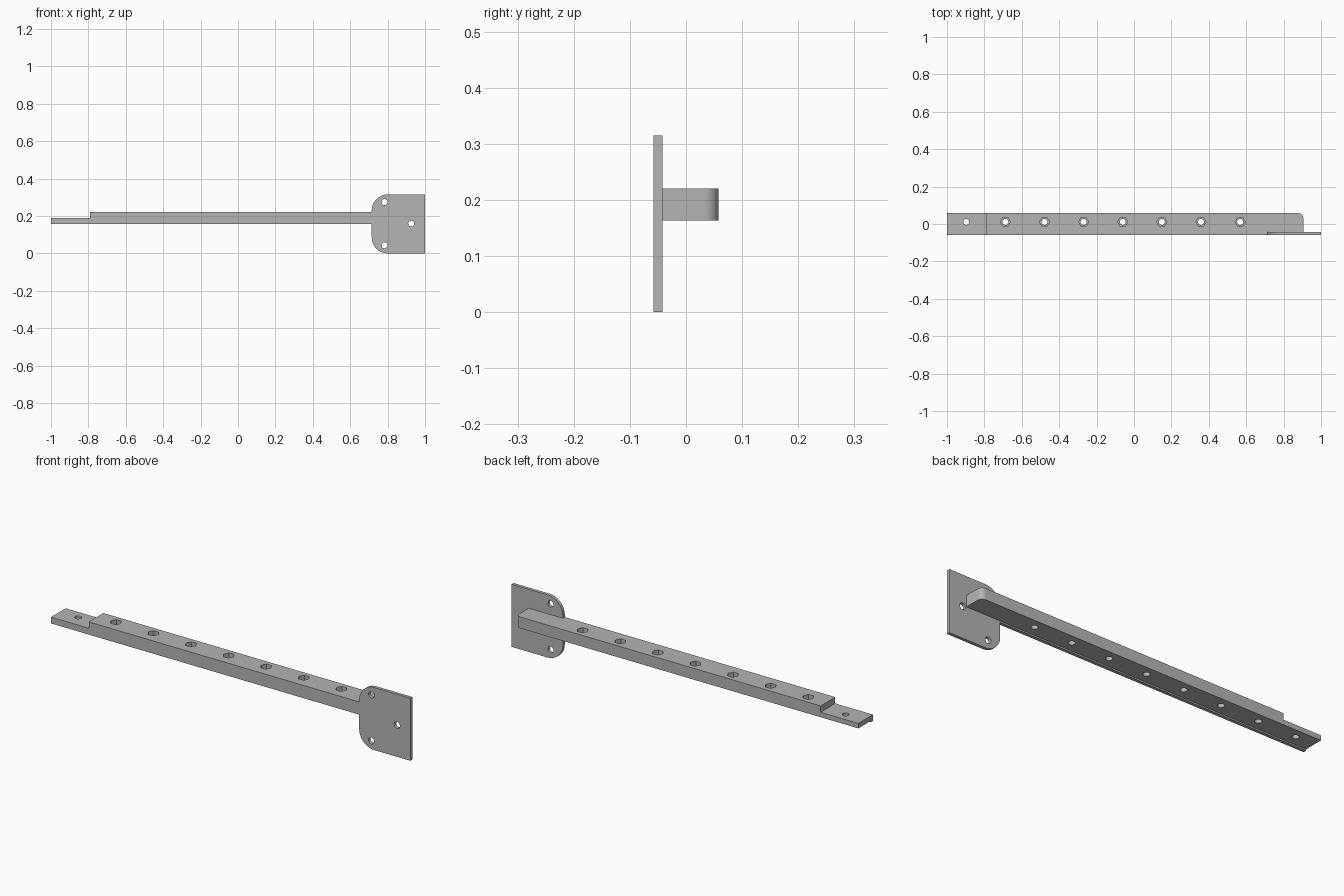
import bpy, bmesh
from math import sin, cos, radians
from mathutils import Vector

cube = bpy.data.objects.get("Cube")
if cube:
    bpy.data.objects.remove(cube, do_unlink=True)

steel = bpy.data.materials.new("plain_grey")
steel.use_nodes = True
grey = (0.46, 0.46, 0.46, 1)
steel.diffuse_color = grey
steel.node_tree.nodes["Principled BSDF"].inputs["Base Color"].default_value = grey


def extrude(name, points, axis, lo, hi):
    """Prism from a 2D profile: axis 'z' takes (x, y), axis 'y' takes (x, z)."""
    bm = bmesh.new()
    place = (lambda a, b: (a, b, lo)) if axis == "z" else (lambda a, b: (a, lo, b))
    face = bm.faces.new([bm.verts.new(place(a, b)) for a, b in points])
    grown = bmesh.ops.extrude_face_region(bm, geom=[face])
    shift = Vector((0, 0, hi - lo) if axis == "z" else (0, hi - lo, 0))
    bmesh.ops.translate(bm, vec=shift,
                        verts=[g for g in grown["geom"] if isinstance(g, bmesh.types.BMVert)])
    bmesh.ops.recalc_face_normals(bm, faces=bm.faces[:])
    mesh = bpy.data.meshes.new(name)
    bm.to_mesh(mesh)
    bm.free()
    mesh.materials.append(steel)
    obj = bpy.data.objects.new(name, mesh)
    bpy.context.collection.objects.link(obj)
    return obj


def arc(cx, cy, r, start, end, steps):
    return [(cx + r * cos(radians(start + (end - start) * i / steps)),
             cy + r * sin(radians(start + (end - start) * i / steps)))
            for i in range(steps + 1)]


def circle(cx, cy, r, sides):
    return arc(cx, cy, r, 0, 360, sides)[:-1]


def rect(x0, x1, a0, a1):
    return [(x0, a0), (x1, a0), (x1, a1), (x0, a1)]


def combine(target, tool, operation):
    mod = target.modifiers.new(operation.lower(), "BOOLEAN")
    mod.operation, mod.object, mod.solver = operation, tool, "EXACT"
    bpy.ops.object.select_all(action="DESELECT")
    bpy.context.view_layer.objects.active = target
    target.select_set(True)
    bpy.ops.object.modifier_apply(modifier=mod.name)
    bpy.data.objects.remove(tool, do_unlink=True)


FRONT, PLATE_BACK, BACK = -0.058, -0.042, 0.058
TOP, STEP, BAR_BOTTOM, LIP_BOTTOM = 0.22, 0.188, 0.163, 0.156
HEIGHT, HEAD_X, BAR_END = 0.315, 0.715, 0.905
CORNER, BAR_CORNER, HOLE = 0.085, 0.026, 0.016

# Flat plate: rounded head with a long thin arm
head_arm = (arc(HEAD_X + CORNER, CORNER, CORNER, 270, 180, 12)
            + [(HEAD_X, LIP_BOTTOM), (-1, LIP_BOTTOM), (-1, TOP), (HEAD_X, TOP)]
            + arc(HEAD_X + CORNER, HEIGHT - CORNER, CORNER, 180, 90, 12)
            + [(1, HEIGHT), (1, 0)])
bracket = extrude("mounting_arm", head_arm, "y", FRONT, PLATE_BACK)

# Bar behind the plate, with one rounded end corner
bar_profile = ([(-1, -0.05), (BAR_END, -0.05)]
               + arc(BAR_END - BAR_CORNER, BACK - BAR_CORNER, BAR_CORNER, 0, 90, 10)
               + [(-1, BACK)])
combine(bracket, extrude("bar", bar_profile, "z", BAR_BOTTOM, TOP), "UNION")

# Lowered tip
combine(bracket, extrude("tip_cut", rect(-1.1, -0.79, -0.2, 0.2), "z", STEP, 0.3), "DIFFERENCE")

# Row of through holes, with hexagonal pockets on the tall part
for i in range(8):
    x = -0.897 + 0.2092 * i
    combine(bracket, extrude("hole_cut", circle(x, 0.011, HOLE, 24), "z", 0.1, 0.3), "DIFFERENCE")
    if i:
        combine(bracket, extrude("pocket_cut", circle(x, 0.011, 0.027, 6), "z", STEP, 0.3),
                "DIFFERENCE")

# Screw holes in the plate head
for x, z in ((0.783, 0.274), (0.783, 0.043), (0.926, 0.159)):
    combine(bracket, extrude("screw_cut", circle(x, z, HOLE, 24), "y", -0.1, -0.03), "DIFFERENCE")

bpy.ops.object.select_all(action="DESELECT")
bracket.select_set(True)
bpy.context.view_layer.objects.active = bracket
bpy.ops.object.shade_smooth_by_angle(angle=radians(30))
